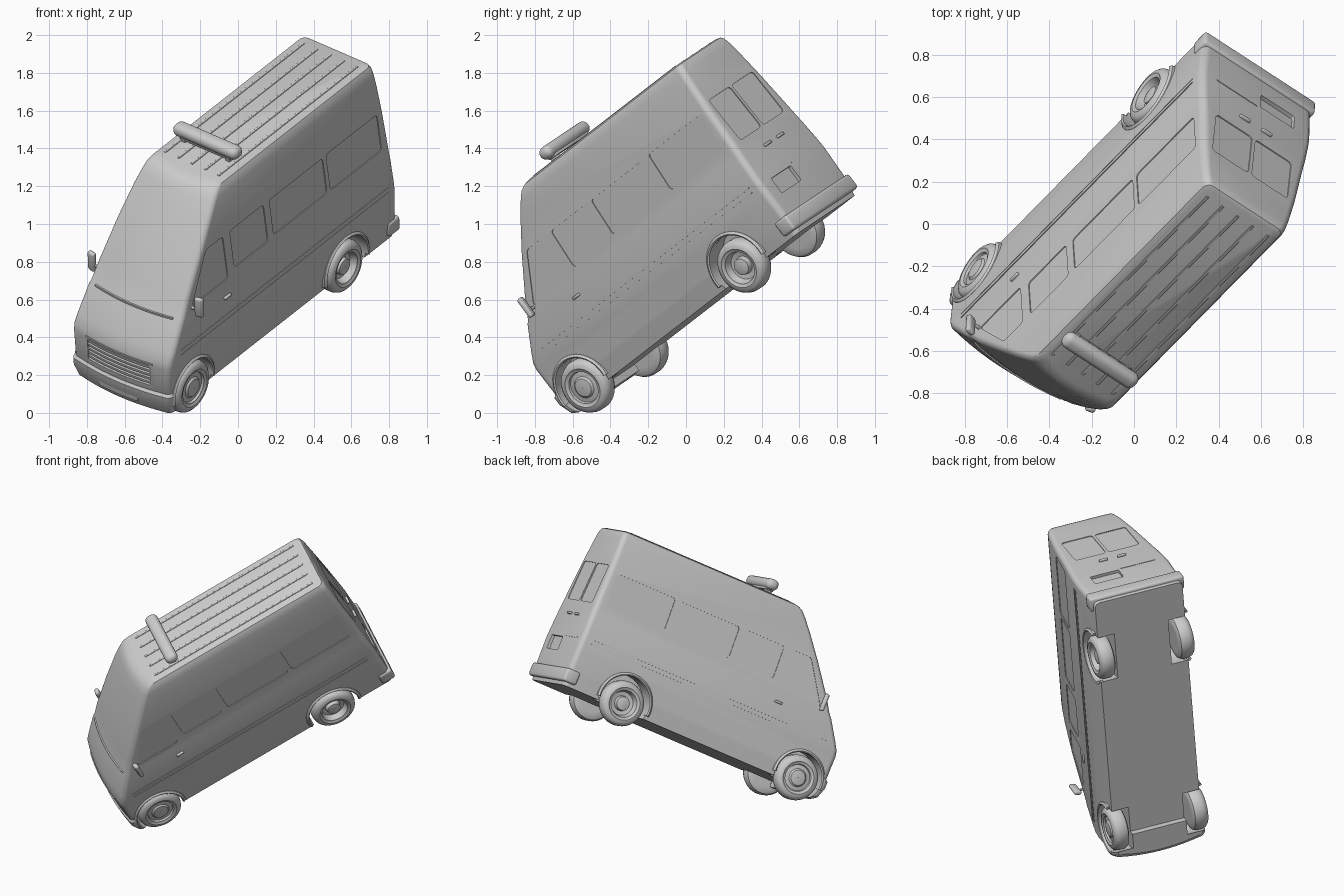
import bpy, bmesh, math
from mathutils import Matrix, Vector

if "Cube" in bpy.data.objects:
    bpy.data.objects.remove(bpy.data.objects["Cube"], do_unlink=True)

# van frame: x = its left, y = its back, z = its up, tilted into the world
left = Vector((.788, -.512, -.341)).normalized()
back = Vector((.615, .624, .482))
back = (back - left * back.dot(left)).normalized()
up = left.cross(back)
POSE = Matrix((left, back, up)).transposed().to_4x4() @ Matrix.Translation((-.279, 0, 0))

grey = bpy.data.materials.new("plain grey")
grey.use_nodes = True
COLOUR = (.6, .6, .6, 1)
grey.diffuse_color = COLOUR
grey.node_tree.nodes["Principled BSDF"].inputs["Base Color"].default_value = COLOUR


def finish(name, bm, angle=32):
    bmesh.ops.recalc_face_normals(bm, faces=bm.faces)
    mesh = bpy.data.meshes.new(name)
    bm.to_mesh(mesh)
    bm.free()
    mesh.materials.append(grey)
    mesh.shade_smooth()
    mesh.set_sharp_from_angle(angle=math.radians(angle))
    ob = bpy.data.objects.new(name, mesh)
    bpy.context.scene.collection.objects.link(ob)
    ob.matrix_world = POSE
    return ob


def box(name, centre, size, bevel=0, segments=3, turn=0):
    bm = bmesh.new()
    bmesh.ops.create_cube(bm, size=1)
    bmesh.ops.scale(bm, vec=size, verts=bm.verts)
    if bevel:
        bmesh.ops.bevel(bm, geom=bm.edges[:], offset=bevel, segments=segments,
                        profile=.5, affect='EDGES')
    bmesh.ops.rotate(bm, matrix=Matrix.Rotation(turn, 3, 'Z'), verts=bm.verts)
    bmesh.ops.translate(bm, vec=centre, verts=bm.verts)
    return finish(name, bm)


def lathe(bm, profile, cy, cz, side, start=0, sweep=360, steps=48):
    """Turn closed (x, radius) points about an axle parallel to x."""
    rings = []
    full = sweep == 360
    for i in range(steps if full else steps + 1):
        a = math.radians(start + sweep * i / steps)
        rings.append([bm.verts.new((side * x, cy + r * math.cos(a), cz + r * math.sin(a)))
                      for x, r in profile])
    n = len(profile)
    for i in range(steps):
        a, b = rings[i], rings[(i + 1) % len(rings)]
        for j in range(n):
            bm.faces.new((a[j], a[(j + 1) % n], b[(j + 1) % n], b[j]))
    if not full:
        bm.faces.new(rings[0])
        bm.faces.new(rings[-1])


# body levels: height, front, rear, half width
LEVELS = [(.39, -.625, 1.335, .308), (.50, -.65, 1.345, .323), (.66, -.65, 1.345, .329),
          (.70, -.642, 1.345, .329), (.75, -.612, 1.343, .327), (.88, -.53, 1.338, .316),
          (.905, -.508, 1.337, .312), (1.0, -.45, 1.333, .302), (1.2, -.305, 1.322, .283),
          (1.36, -.183, 1.314, .261), (1.43, -.125, 1.31, .248), (1.465, -.093, 1.306, .239),
          (1.483, -.062, 1.298, .228), (1.491, -.025, 1.28, .205)]
BULGE = .03
CORNER = .036


def at(z, column):
    for a, b in zip(LEVELS, LEVELS[1:]):
        if z <= b[0]:
            t = (z - a[0]) / (b[0] - a[0])
            return a[column] + t * (b[column] - a[column])
    return LEVELS[-1][column]


def front_y(x, z):
    return at(z, 1) + BULGE * (x / (at(z, 3) - CORNER)) ** 2


def outline(f, r, h):
    """Plan outline with rounded corners and a bowed front."""
    half = [(0, r)]
    for i in range(7):
        a = math.radians(90 - 15 * i)
        half.append((h - CORNER + CORNER * math.cos(a), r - CORNER + CORNER * math.sin(a)))
    for i in range(7):
        a = math.radians(-15 * i)
        half.append((h - CORNER + CORNER * math.cos(a), f + BULGE + CORNER + CORNER * math.sin(a)))
    half += [((h - CORNER) * t, f + BULGE * t * t) for t in (.8, .6, .4, .2, 0)]
    return half + [(-x, y) for x, y in half[-2:0:-1]]


def loft(name, levels):
    bm = bmesh.new()
    rings = [[bm.verts.new((x, y, z)) for x, y in outline(f, r, h)] for z, f, r, h in levels]
    for a, b in zip(rings, rings[1:]):
        for i in range(len(a)):
            j = (i + 1) % len(a)
            bm.faces.new((a[i], a[j], b[j], b[i]))
    bm.faces.new(rings[0])
    bm.faces.new(rings[-1])
    return finish(name, bm, 28)


def panel_cutter(bm, corners, place, depth=.005, rounding=.02):
    """Shallow recess that follows the surface; place(u, z, offset) gives a point."""
    inner = [bm.verts.new(place(u, z, -depth)) for u, z in corners]
    outer = [bm.verts.new(place(u, z, .06)) for u, z in corners]
    n = len(corners)
    bm.faces.new(inner)
    bm.faces.new(outer[::-1])
    for i in range(n):
        bm.faces.new((inner[i], outer[i], outer[(i + 1) % n], inner[(i + 1) % n]))
    rails = [bm.edges.get((inner[i], outer[i])) for i in range(n)]
    bmesh.ops.bevel(bm, geom=rails, offset=rounding, segments=4, profile=.5, affect='EDGES')


def rect(u0, u1, z0, z1):
    return [(u0, z0), (u1, z0), (u1, z1), (u0, z1)]


def cut(ob, cutter):
    cutter.hide_render = True
    mod = ob.modifiers.new("cut", 'BOOLEAN')
    mod.object, mod.operation, mod.solver = cutter, 'DIFFERENCE', 'EXACT'
    bpy.context.view_layer.update()
    done = ob.evaluated_get(bpy.context.evaluated_depsgraph_get())
    mesh = bpy.data.meshes.new_from_object(done)
    ob.modifiers.clear()
    ob.data = mesh
    mesh.set_sharp_from_angle(angle=math.radians(28))
    bpy.data.objects.remove(cutter, do_unlink=True)


# axle y, axle z, arch radius
AXLES = {"front": (-.42, .436, .165), "rear": (.902, .432, .178)}
ARCH_Z = .443


def wells():
    bm = bmesh.new()
    for cy, _, radius in AXLES.values():
        for s in (1, -1):
            m = Matrix.Translation((s * .3, cy, ARCH_Z)) @ Matrix.Rotation(math.pi / 2, 4, 'Y')
            bmesh.ops.create_cone(bm, cap_ends=True, segments=48, radius1=radius,
                                  radius2=radius, depth=.22, matrix=m)
    return bm


# body with wheel wells, recessed windows, grille and plate recess
body = loft("body", LEVELS)
bm = wells()
door = [(-.38, .94), (-.07, .94), (-.07, 1.2), (-.215, 1.2)]
side_panels = [door, rect(-.01, .28, .97, 1.2), rect(.33, .79, .98, 1.2), rect(.82, 1.26, .98, 1.205)]
for s in (1, -1):
    for corners in side_panels:
        panel_cutter(bm, corners, lambda u, z, o: (s * (at(z, 3) + o), u, z))
    panel_cutter(bm, rect(s * .01, s * .225, .97, 1.24), lambda u, z, o: (u, at(z, 2) + o, z))
panel_cutter(bm, rect(.02, .22, .615, .71), lambda u, z, o: (u, at(z, 2) + o, z), .02, .008)
panel_cutter(bm, rect(-.21, .21, .53, .66), lambda u, z, o: (u, -.665 - o, z), .055, .012)
cut(body, finish("cutter", bm))

# bumpers
bumper = loft("front_bumper", [(.35, -.615, -.45, .30), (.37, -.64, -.45, .318),
                               (.44, -.662, -.45, .331), (.485, -.662, -.45, .332),
                               (.50, -.648, -.45, .325)])
cut(bumper, finish("cutter", wells()))
box("rear_bumper", (0, 1.31, .46), (.664, .098, .09), .016)


def front_bar(name, z, height, half, proud, thick):
    """Horizontal strip bent along the bowed nose."""
    bm = bmesh.new()
    rings = []
    for i in range(13):
        x = half * (i / 6 - 1)
        y = front_y(x, z) - proud
        rings.append([bm.verts.new((x, y + dy, z + dz)) for dy, dz in
                      ((0, -height / 2), (0, height / 2), (thick, height / 2), (thick, -height / 2))])
    for a, b in zip(rings, rings[1:]):
        for j in range(4):
            bm.faces.new((a[j], a[(j + 1) % 4], b[(j + 1) % 4], b[j]))
    bm.faces.new(rings[0])
    bm.faces.new(rings[-1])
    finish(name, bm)


for i in range(5):
    front_bar(f"grille_slat_{i + 1}", .545 + .025 * i, .013, .21, -.004, .03)
front_bar("grille_top_trim", .668, .012, .225, .004, .02)
front_bar("windscreen_base_trim", .9, .012, .26, .004, .02)
front_bar("bumper_slot_trim", .425, .045, .13, .026, .02)

# wheels and arch lips; the front hubs are domed, the rear hubs dished
TYRE = [(.225, .09), (.225, .12), (.235, .14), (.255, .15), (.295, .15), (.317, .143),
        (.33, .128), (.334, .108), (.327, .098)]
HUBS = {"front": [(.326, .09), (.314, .086), (.318, .06), (.328, .05), (.332, .025), (.332, .001)],
        "rear": [(.326, .09), (.285, .078), (.28, .05), (.312, .045), (.318, .025), (.318, .001)]}
for end, (cy, cz, radius) in AXLES.items():
    lip = [(.285, radius - .002), (.333, radius - .002), (.338, radius + .006),
           (.328, radius + .018), (.285, radius + .022)]
    for s, side in ((1, "left"), (-1, "right")):
        bm = bmesh.new()
        lathe(bm, TYRE + HUBS[end] + [(.225, .001)], cy, cz, s)
        finish(f"{end}_{side}_wheel", bm)
        bm = bmesh.new()
        lathe(bm, lip, cy, ARCH_Z, s, -8, 196, 32)
        finish(f"{end}_{side}_arch_lip", bm)

# mirrors, door handles and side trim
for s, side in ((1, "left"), (-1, "right")):
    box(f"{side}_mirror", (s * .36, -.385, .957), (.05, .03, .12), .013, turn=s * .25)
    box(f"{side}_mirror_arm", (s * .325, -.385, .935), (.06, .014, .016), .004)
    box(f"{side}_door_handle", (s * .322, -.10, .842), (.02, .055, .016), .006)
    box(f"{side}_rear_handle", (s * .065, 1.343, .875), (.06, .02, .016), .006)
    for z in (.708, .737):
        box(f"{side}_trim_{z}", (s * .3275, .38, z), (.007, 1.78, .005))
box("rear_panel_line", (-.12, 1.344, .72), (.24, .006, .006))

# roof ribs and light bar
for i in range(5):
    box(f"roof_rib_{i + 1}", (.09 * (i - 2), .64, 1.4905), (.014, 1.2, .008), .002, 1)
box("light_bar", (-.01, .195, 1.548), (.43, .085, .072), .034, 5)
box("light_bar_base", (-.01, .195, 1.515), (.34, .06, .02), .005)
for s, side in ((1, "left"), (-1, "right")):
    box(f"{side}_light_bar_foot", (s * .15 - .01, .195, 1.5), (.03, .05, .03), .004)
